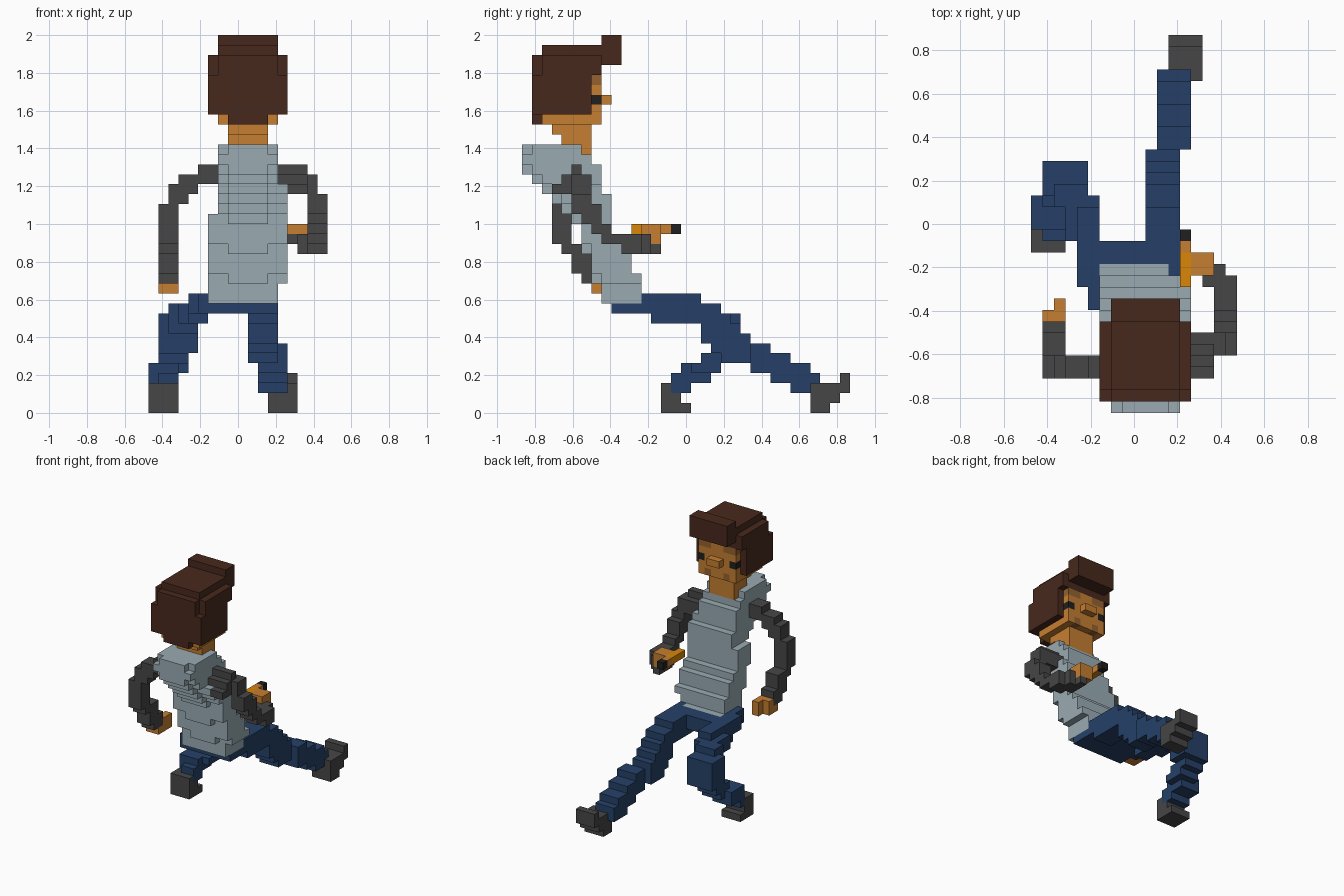
import bpy, bmesh
from mathutils import Vector

if "Cube" in bpy.data.objects:
    bpy.data.objects.remove(bpy.data.objects["Cube"], do_unlink=True)

U = 2 / 38                       # edge of one block; the figure is 18 x 33 x 38 blocks
ORIGIN = Vector((-9 * U, -16.5 * U, 0))
taken = set()                    # cells already used by an earlier part


def material(name, rgb):
    m = bpy.data.materials.new(name)
    m.use_nodes = True
    col = (*rgb, 1)
    m.diffuse_color = col
    bsdf = m.node_tree.nodes["Principled BSDF"]
    bsdf.inputs["Base Color"].default_value = col
    bsdf.inputs["Roughness"].default_value = 0.9
    return m


HAIR = material("dark brown hair", (0.064, 0.022, 0.012))
SKIN = material("skin", (0.56, 0.21, 0.032))
SHADE = material("dark skin", (0.30, 0.12, 0.028))
SHIRT = material("grey blue shirt", (0.32, 0.41, 0.45))
SLEEVE = material("charcoal", (0.061, 0.061, 0.061))
JEANS = material("navy denim", (0.019, 0.051, 0.138))
GOLD = material("gold", (0.70, 0.24, 0.002))
BLACK = material("black", (0.014, 0.014, 0.014))

# corners of one block face
CORNERS = [(0, 0), (1, 0), (1, 1), (0, 1)]


def part(name, mat, boxes):
    """Join boxes (x0, x1, y0, y1, z0, z1 in blocks) into one closed blocky skin."""
    cells = {(x, y, z) for x0, x1, y0, y1, z0, z1 in boxes
             for x in range(x0, x1) for y in range(y0, y1) for z in range(z0, z1)}
    cells -= taken
    taken.update(cells)
    bm = bmesh.new()
    verts = {}

    def vert(p):
        if p not in verts:
            verts[p] = bm.verts.new(ORIGIN + Vector(p) * U)
        return verts[p]

    for c in sorted(cells):
        for axis in range(3):
            for side in (0, 1):
                n = list(c)
                n[axis] += 2 * side - 1
                if tuple(n) in cells:
                    continue
                ring = []
                for a, b in CORNERS:
                    p = list(c)
                    p[axis] += side
                    p[(axis + 1) % 3] += a
                    p[(axis + 2) % 3] += b
                    ring.append(vert(tuple(p)))
                bm.faces.new(ring if side else ring[::-1])
    bmesh.ops.dissolve_limit(bm, angle_limit=0.01, verts=bm.verts[:], edges=bm.edges[:])
    me = bpy.data.meshes.new(name)
    bm.to_mesh(me)
    bm.free()
    me.materials.append(mat)
    ob = bpy.data.objects.new(name, me)
    bpy.context.collection.objects.link(ob)


def pair(y0, y1, z0, z1, x0, x1):
    """A box and its mirror image about the head's middle plane x = 10."""
    return [(x0, x1, y0, y1, z0, z1), (20 - x1, 20 - x0, y0, y1, z0, z1)]


# Face details
part("eyes", BLACK, pair(7, 8, 31, 32, 12, 13))
part("brows_and_cheeks", SHADE, pair(7, 8, 33, 34, 11, 13) + pair(7, 8, 29, 30, 11, 12))

# Hair: shell, cap, fringe and forward tuft
part("hair", HAIR, [
    (6, 14, 1, 2, 30, 34), (7, 13, 1, 2, 34, 36), (8, 12, 1, 2, 29, 30),
    (6, 7, 1, 7, 30, 34), (13, 14, 1, 7, 30, 34),
    (6, 14, 2, 8, 34, 36), (7, 13, 2, 8, 36, 37), (7, 13, 8, 10, 35, 38)])
part("head", SKIN, [(7, 13, 2, 8, 29, 34), (9, 11, 8, 9, 31, 32)])
part("neck", SKIN, [(8, 12, 3, 7, 28, 29), (8, 12, 4, 7, 27, 28), (8, 12, 6, 7, 26, 27)])

# Hips and legs
part("hips", JEANS, [(6, 13, 9, 13, 10, 11), (6, 13, 13, 15, 10, 12), (12, 13, 12, 13, 11, 12)])
part("left_leg", JEANS, [
    (10, 13, 13, 18, 9, 12), (10, 13, 18, 20, 8, 11), (10, 13, 18, 21, 7, 10),
    (10, 13, 19, 22, 6, 9), (10, 13, 20, 23, 5, 8), (11, 14, 23, 25, 5, 7),
    (11, 14, 23, 27, 4, 6), (11, 14, 25, 29, 3, 5), (11, 14, 27, 30, 2, 4)])
part("right_leg", JEANS, [
    (5, 6, 9, 15, 10, 12), (4, 6, 11, 18, 10, 12), (4, 6, 13, 19, 9, 11),
    (3, 6, 15, 19, 9, 11), (2, 5, 18, 20, 8, 11), (1, 5, 19, 22, 7, 10),
    (1, 5, 19, 22, 6, 7), (1, 4, 18, 21, 5, 6), (0, 4, 17, 19, 4, 5), (1, 4, 19, 20, 4, 5),
    (0, 3, 16, 19, 3, 5), (1, 3, 15, 17, 2, 4), (0, 1, 16, 17, 2, 4)])
part("left_shoe", SLEEVE, [
    (12, 15, 29, 31, 0, 3), (12, 15, 30, 32, 1, 3), (12, 15, 31, 33, 2, 3),
    (12, 15, 32, 33, 2, 4)])
part("right_shoe", SLEEVE, [(0, 3, 14, 16, 0, 3), (0, 3, 14, 17, 0, 1)])

# Torso: leaning layers (height, back of middle, back of sides, front)
layers = [(26, 0, 1, 6), (25, 0, 0, 7), (24, 0, 1, 8), (23, 1, 2, 8), (22, 2, 3, 8),
          (21, 3, 4, 9), (20, 4, 5, 9), (19, 5, 6, 9), (18, 6, 6, 9), (17, 6, 6, 9),
          (16, 6, 7, 10), (15, 7, 7, 11), (14, 7, 7, 11), (13, 7, 8, 12), (12, 8, 8, 12),
          (11, 8, 8, 13)]
torso = []
for z, mid, flank, front in layers:
    x0 = 7 if z >= 20 else 6
    x1 = 14 if 13 <= z < 23 else 13
    torso += [(8, 12, mid, front, z, z + 1), (x0, x1, flank, front, z, z + 1)]
part("shirt", SHIRT, torso)

# Hanging right arm
part("right_hand", SKIN, [(1, 3, 7, 9, 12, 13), (1, 3, 8, 9, 13, 14), (2, 3, 8, 10, 12, 14)])
part("right_sleeve", SLEEVE, [
    (5, 7, 3, 5, 23, 25), (3, 6, 3, 5, 23, 24), (2, 5, 3, 5, 22, 23), (2, 4, 3, 5, 21, 22),
    (1, 3, 3, 5, 17, 21), (1, 3, 4, 5, 16, 20), (1, 3, 5, 7, 14, 17), (1, 3, 6, 8, 13, 15)])

# Bent left arm holding a small object
part("held_grip", GOLD, [(13, 14, 11, 14, 18, 19)])
part("held_tip", BLACK, [(13, 14, 15, 16, 18, 19)])
part("left_hand", SKIN, [
    (14, 16, 12, 14, 18, 19), (13, 14, 14, 15, 18, 19), (14, 16, 13, 14, 17, 18)])
part("left_sleeve", SLEEVE, [
    (13, 16, 5, 6, 24, 25), (13, 16, 4, 7, 23, 24), (14, 16, 3, 7, 22, 23),
    (16, 17, 5, 7, 22, 24), (16, 18, 5, 7, 21, 22), (16, 18, 5, 8, 20, 21),
    (16, 18, 6, 8, 19, 20), (16, 18, 7, 9, 18, 19), (16, 18, 8, 12, 17, 18),
    (16, 18, 10, 12, 16, 17), (15, 17, 11, 13, 16, 18), (14, 16, 12, 13, 17, 18),
    (15, 16, 13, 14, 16, 17)])
